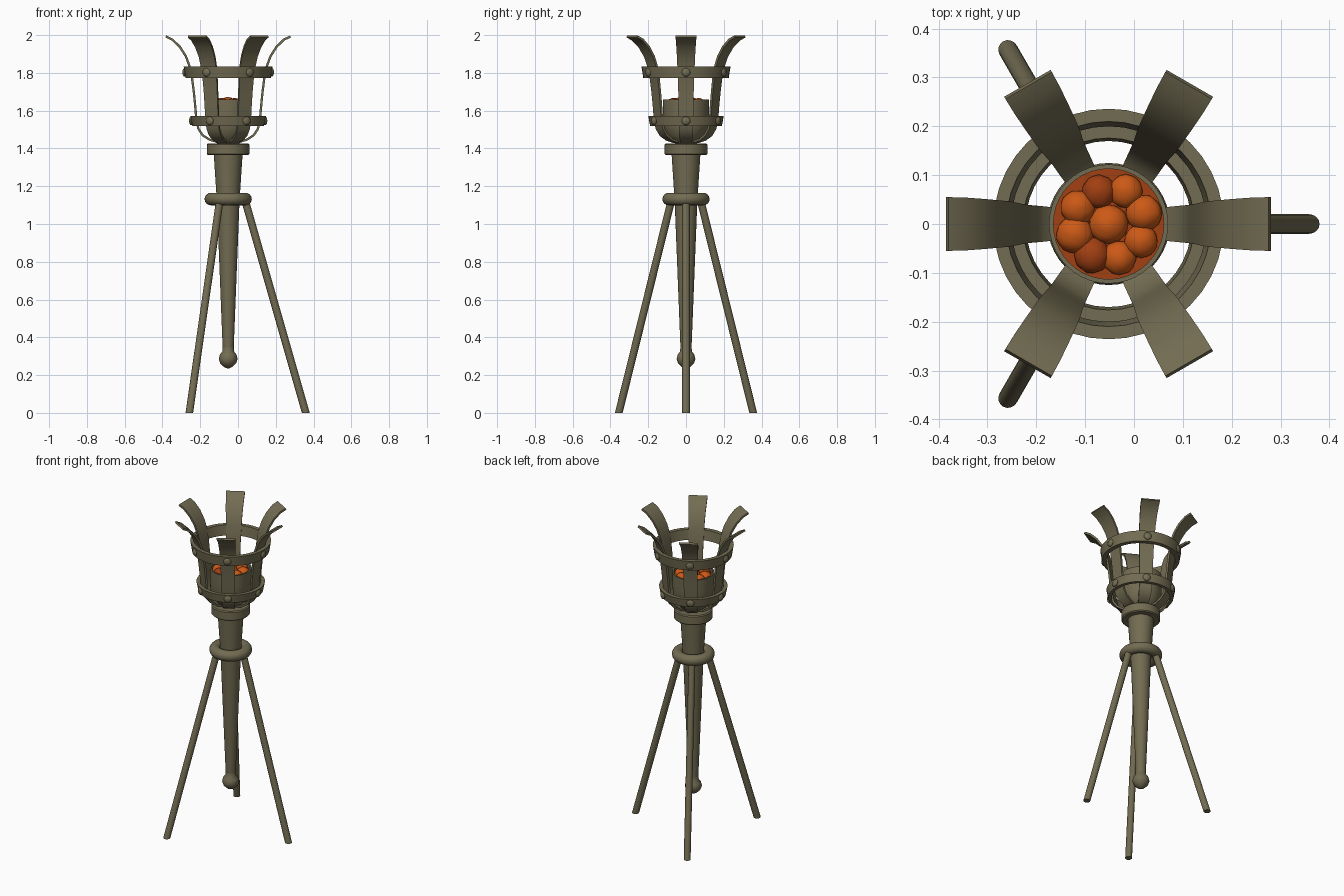
import bpy, bmesh, random
from math import sin, cos, pi, radians
from mathutils import Vector, Matrix

cube = bpy.data.objects.get("Cube")
if cube:
    bpy.data.objects.remove(cube)
random.seed(4)
AXIS = Vector((-0.052, 0, 0))   # centre line of the torch


def material(name, rgb, rough=0.7):
    m = bpy.data.materials.new(name)
    m.use_nodes = True
    m.diffuse_color = (*rgb, 1)
    bsdf = m.node_tree.nodes["Principled BSDF"]
    bsdf.inputs["Base Color"].default_value = (*rgb, 1)
    bsdf.inputs["Roughness"].default_value = rough
    return m


iron = material("aged iron", (0.17, 0.15, 0.085))
ember = material("ember orange", (0.60, 0.10, 0.008))
ember_dark = material("ember dark", (0.36, 0.05, 0.006))


def finish(bm, name, mat, angle=35):
    bmesh.ops.recalc_face_normals(bm, faces=bm.faces)
    mesh = bpy.data.meshes.new(name)
    bm.to_mesh(mesh)
    bm.free()
    ob = bpy.data.objects.new(name, mesh)
    bpy.context.collection.objects.link(ob)
    mesh.materials.append(mat)
    ob.location = AXIS
    bpy.ops.object.select_all(action="DESELECT")
    ob.select_set(True)
    bpy.context.view_layer.objects.active = ob
    bpy.ops.object.shade_smooth_by_angle(angle=radians(angle))
    return ob


def lathe(name, profile, mat=iron, n=40, closed=False):
    """Turn an (r, z) profile; closed profiles make rings, open ones get caps."""
    bm = bmesh.new()
    rings = [[bm.verts.new((r * cos(2 * pi * i / n), r * sin(2 * pi * i / n), z))
              for i in range(n)] for r, z in profile]
    pairs = list(zip(rings, rings[1:]))
    if closed:
        pairs.append((rings[-1], rings[0]))
    else:
        bm.faces.new(rings[0])
        bm.faces.new(rings[-1])
    for a, b in pairs:
        for i in range(n):
            j = (i + 1) % n
            bm.faces.new((a[i], a[j], b[j], b[i]))
    return finish(bm, name, mat)


# Shaft, collar and bottom knob
lathe("shaft", [(0.028, 0.31), (0.06, 1.12), (0.077, 1.38)])
lathe("collar", [(0.107, 1.365), (0.113, 1.371), (0.113, 1.42), (0.107, 1.426)])
lathe("knob", [(0.004, 0.235), (0.022, 0.243), (0.042, 0.262), (0.05, 0.285),
               (0.044, 0.308), (0.031, 0.326), (0.03, 0.35)])

# Round ring that holds the legs
lathe("leg_ring", [(0.092 + 0.033 * cos(a * pi / 8), 1.132 + 0.033 * sin(a * pi / 8))
                   for a in range(16)], closed=True)

# Bowl with a hollow rim
lathe("bowl", [(0.05, 1.42), (0.075, 1.44), (0.105, 1.475), (0.118, 1.52), (0.122, 1.58),
               (0.122, 1.66), (0.113, 1.66), (0.113, 1.62)])

# Flared hoops
lathe("upper_hoop", [(0.200, 1.772), (0.226, 1.772), (0.236, 1.835), (0.210, 1.835)], closed=True)
lathe("lower_hoop", [(0.170, 1.52), (0.190, 1.52), (0.200, 1.572), (0.176, 1.572)], closed=True)

# Six flared straps: radius, height, half width
STRAP = [(0.06, 1.435, 0.028), (0.10, 1.447, 0.032), (0.135, 1.47, 0.036),
         (0.158, 1.505, 0.038), (0.169, 1.56, 0.039), (0.175, 1.63, 0.040),
         (0.182, 1.70, 0.041), (0.191, 1.77, 0.043), (0.205, 1.836, 0.046),
         (0.224, 1.888, 0.048), (0.256, 1.938, 0.051), (0.295, 1.976, 0.054),
         (0.330, 1.993, 0.055)]


def strap(name, angle):
    bm = bmesh.new()
    path = [Vector((r, 0, z)) for r, z, w in STRAP]
    sections = []
    for i, p in enumerate(path):
        t = (path[min(i + 1, len(path) - 1)] - path[max(i - 1, 0)]).normalized()
        nrm = Vector((t.z, 0, -t.x)) * 0.006
        w = Vector((0, STRAP[i][2], 0))
        sections.append([bm.verts.new(p + a + b) for a, b in
                         ((nrm, w), (nrm, -w), (-nrm, -w), (-nrm, w))])
    for a, b in zip(sections, sections[1:]):
        for i in range(4):
            j = (i + 1) % 4
            bm.faces.new((a[i], a[j], b[j], b[i]))
    bm.faces.new(sections[0])
    bm.faces.new(sections[-1])
    bm.transform(Matrix.Rotation(angle, 4, "Z"))
    finish(bm, name, iron)


def rivet(name, angle, r, z):
    bm = bmesh.new()
    bmesh.ops.create_uvsphere(bm, u_segments=14, v_segments=8, radius=0.023)
    bm.transform(Matrix.Rotation(angle, 4, "Z") @ Matrix.Translation((r, 0, z))
                 @ Matrix.Diagonal((0.5, 1, 1, 1)))
    finish(bm, name, iron)


for k in range(6):
    a = k * pi / 3
    strap(f"strap_{k + 1}", a)
    rivet(f"upper_rivet_{k + 1}", a, 0.231, 1.803)
    rivet(f"lower_rivet_{k + 1}", a, 0.196, 1.546)


# Three splayed legs, cut level with the floor
def leg(name, angle):
    bm = bmesh.new()
    n = 16
    rings = [[bm.verts.new((r + 0.021 * cos(2 * pi * i / n), 0.02 * sin(2 * pi * i / n), z))
              for i in range(n)] for r, z in ((0.411, 0), (0.085, 1.14))]
    for i in range(n):
        j = (i + 1) % n
        bm.faces.new((rings[0][i], rings[0][j], rings[1][j], rings[1][i]))
    for ring in rings:
        bm.faces.new(ring)
    bm.transform(Matrix.Rotation(angle, 4, "Z"))
    finish(bm, name, iron)


for k in range(3):
    leg(f"leg_{k + 1}", k * 2 * pi / 3)

# Glowing coals heaped in the bowl
lathe("ember_bed", [(0.113, 1.60), (0.113, 1.632)], ember_dark)


def coal(name, x, y, z, size, mat):
    bm = bmesh.new()
    bmesh.ops.create_icosphere(bm, subdivisions=3, radius=size)
    for v in bm.verts:
        v.co *= random.uniform(0.97, 1.03)
    bm.transform(Matrix.Translation((x, y, z)) @ Matrix.Diagonal((1, 1, 0.85, 1)))
    finish(bm, name, mat, 60)


coal("coal_centre", 0, 0, 1.638, 0.04, ember)
for k in range(8):
    a = k * pi / 4 + 0.3
    d = random.uniform(0.068, 0.076)
    coal(f"coal_{k + 1}", d * cos(a), d * sin(a), random.uniform(1.632, 1.64),
         random.uniform(0.034, 0.038), ember_dark if k % 3 == 2 else ember)
